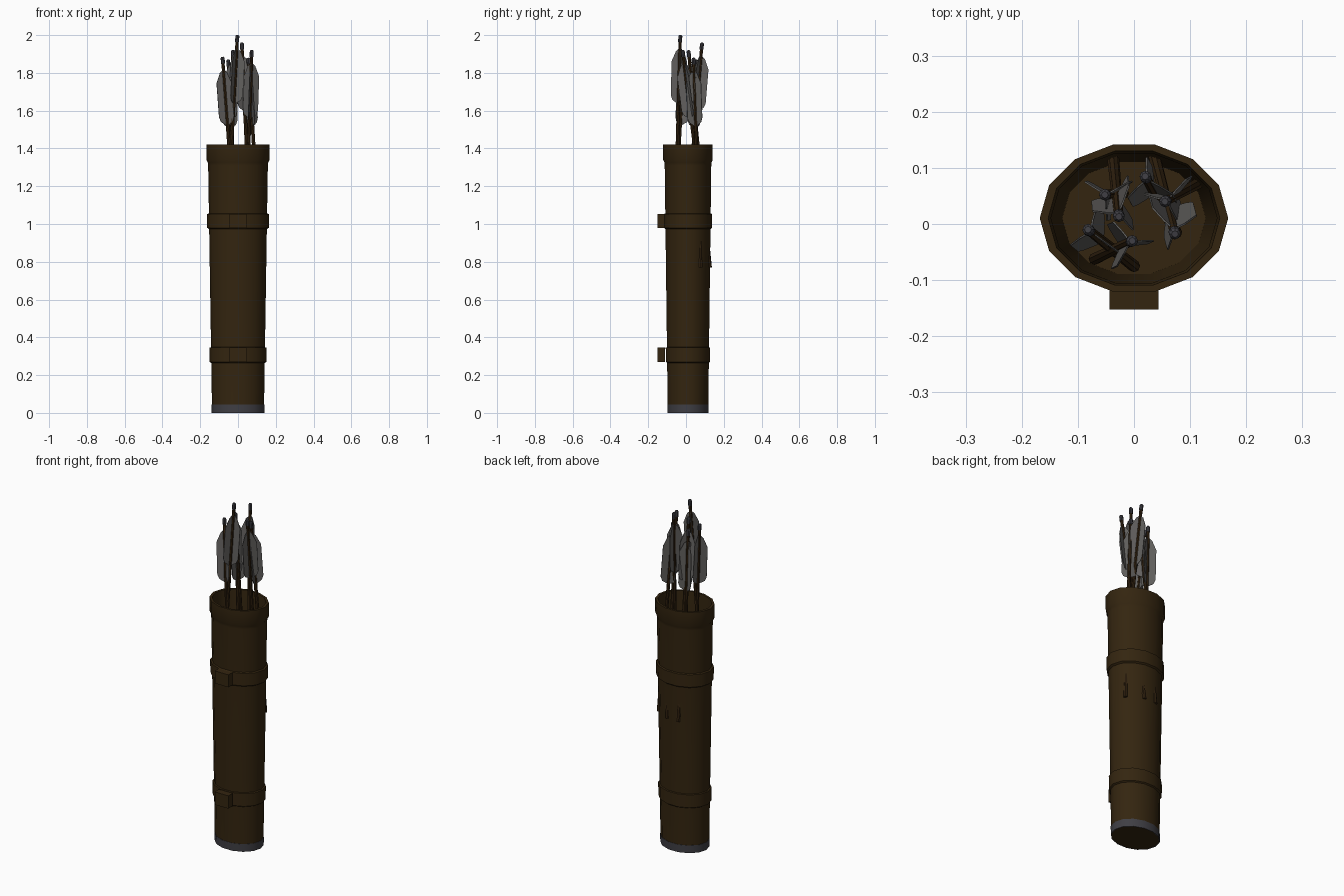
import bpy, bmesh, math
from mathutils import Vector

if "Cube" in bpy.data.objects:
    bpy.data.objects.remove(bpy.data.objects["Cube"])

SIDES = 14      # facets around the case
DEPTH = 0.8     # oval ratio of the case
CY = 0.0105     # case centre in y


def material(name, rgb):
    m = bpy.data.materials.new(name)
    m.diffuse_color = (*rgb, 1)
    m.use_nodes = True
    m.node_tree.nodes["Principled BSDF"].inputs["Base Color"].default_value = m.diffuse_color
    return m


leather = material("brown leather", (0.034, 0.0185, 0.0050))
wood = material("dark wood", (0.036, 0.018, 0.0055))
metal = material("dark steel", (0.050, 0.049, 0.058))
feather = material("grey feather", (0.125, 0.120, 0.115))


def finish(bm, name, mat, smooth=True):
    bmesh.ops.recalc_face_normals(bm, faces=bm.faces)
    mesh = bpy.data.meshes.new(name)
    bm.to_mesh(mesh)
    bm.free()
    ob = bpy.data.objects.new(name, mesh)
    bpy.context.collection.objects.link(ob)
    mesh.materials.append(mat)
    if smooth:
        bpy.ops.object.select_all(action='DESELECT')
        ob.select_set(True)
        bpy.context.view_layer.objects.active = ob
        bpy.ops.object.shade_smooth_by_angle(angle=math.radians(32))
    return ob


def oval_lathe(name, profile, mat, closed=False, caps=False):
    """Sweep (radius, z) points round the oval case."""
    bm = bmesh.new()
    rings = []
    for r, z in profile:
        angles = [2 * math.pi * i / SIDES for i in range(SIDES)]
        rings.append([bm.verts.new((r * math.cos(a), CY + r * DEPTH * math.sin(a), z))
                      for a in angles])
    pairs = list(zip(rings, rings[1:]))
    if closed:
        pairs.append((rings[-1], rings[0]))
    for a, b in pairs:
        for i in range(SIDES):
            j = (i + 1) % SIDES
            bm.faces.new((a[i], a[j], b[j], b[i]))
    if caps:
        bm.faces.new(rings[0])
        bm.faces.new(rings[-1])
    return finish(bm, name, mat)


def block(name, lo, hi, mat):
    bm = bmesh.new()
    bmesh.ops.create_cube(bm, size=1)
    for v in bm.verts:
        v.co = [l + (c + 0.5) * (h - l) for c, l, h in zip(v.co, lo, hi)]
    return finish(bm, name, mat, False)


# Leather case with its collar, hollow down to the floor
oval_lathe("case", [
    (0.137, 0.001), (0.138, 0.045), (0.158, 1.31), (0.160, 1.325), (0.168, 1.34),
    (0.168, 1.42), (0.153, 1.42), (0.148, 1.33), (0.128, 0.05)], leather, caps=True)

# Metal ring at the foot
oval_lathe("foot_ring", [(0.139, 0.0), (0.140, 0.045), (0.136, 0.045), (0.135, 0.0)],
           metal, closed=True)

# Two straps with their front loops
for label, z0, z1, r in (("lower", 0.27, 0.345, 0.150), ("upper", 0.98, 1.053, 0.163)):
    oval_lathe(label + "_strap", [(r - 0.012, z0 - 0.008), (r, z0), (r + 0.001, z1),
                                  (r - 0.012, z1 + 0.004)], leather, closed=True)
    back = CY - r * DEPTH * 0.975 - (0.006 if label == "lower" else -0.005)
    block(label + "_strap_loop", (-0.044, -0.152, z0), (0.044, back, z1), leather)


def tube(bm, start, end, r0, r1, sides):
    """Tapered rod between two points."""
    axis = end - start
    ret = bmesh.ops.create_cone(bm, cap_ends=True, segments=sides, radius1=r0,
                                radius2=r1, depth=axis.length)
    rot = Vector((0, 0, 1)).rotation_difference(axis)
    for v in ret["verts"]:
        v.co = rot @ v.co + (start + end) / 2


def arrow(n, top, foot, turn):
    top, foot = Vector(top), Vector(foot)
    down = (foot - top).normalized()
    # Shaft
    bm = bmesh.new()
    tube(bm, foot, top + down * 0.03, 0.011, 0.0085, 8)
    finish(bm, f"arrow_shaft_{n}", wood)
    # Nock with a rounded tip
    bm = bmesh.new()
    tube(bm, top + down * 0.036, top + down * 0.006, 0.0105, 0.0105, 8)
    tube(bm, top + down * 0.006, top, 0.0105, 0.006, 8)
    finish(bm, f"arrow_nock_{n}", metal)
    # Three thin vanes
    bm = bmesh.new()
    side = down.orthogonal().normalized()
    cross = down.cross(side)
    outline = ((0.005, 0.07), (0.022, 0.085), (0.046, 0.14), (0.046, 0.32),
               (0.036, 0.345), (0.005, 0.365))
    for k in range(3):
        a = math.radians(turn + 120 * k)
        out = side * math.cos(a) + cross * math.sin(a)
        thick = down.cross(out) * 0.0015
        loops = [[bm.verts.new(top + out * w + down * d + thick * s) for w, d in outline]
                 for s in (-1, 1)]
        bm.faces.new(loops[0])
        bm.faces.new(loops[1])
        for i in range(len(outline)):
            j = (i + 1) % len(outline)
            bm.faces.new((loops[0][i], loops[0][j], loops[1][j], loops[1][i]))
    finish(bm, f"arrow_vanes_{n}", feather, False)


# Seven arrows leaning in the case; some feet press through its back wall
arrows = [
    ((-0.082, -0.010, 1.885), (0.000, -0.075, 0.77), 20),
    ((-0.052, 0.052, 1.870), (-0.020, 0.055, 0.77), 75),
    ((-0.027, 0.013, 1.920), (-0.038, 0.126, 0.77), 40),
    ((-0.003, -0.030, 2.000), (-0.070, -0.062, 0.77), 100),
    ((0.020, 0.085, 1.960), (0.075, -0.015, 0.77), 10),
    ((0.055, 0.040, 1.880), (0.122, 0.077, 0.77), 55),
    ((0.073, -0.018, 1.920), (0.035, 0.126, 0.77), 85),
]
for n, (top, foot, turn) in enumerate(arrows, 1):
    arrow(n, top, foot, turn)
